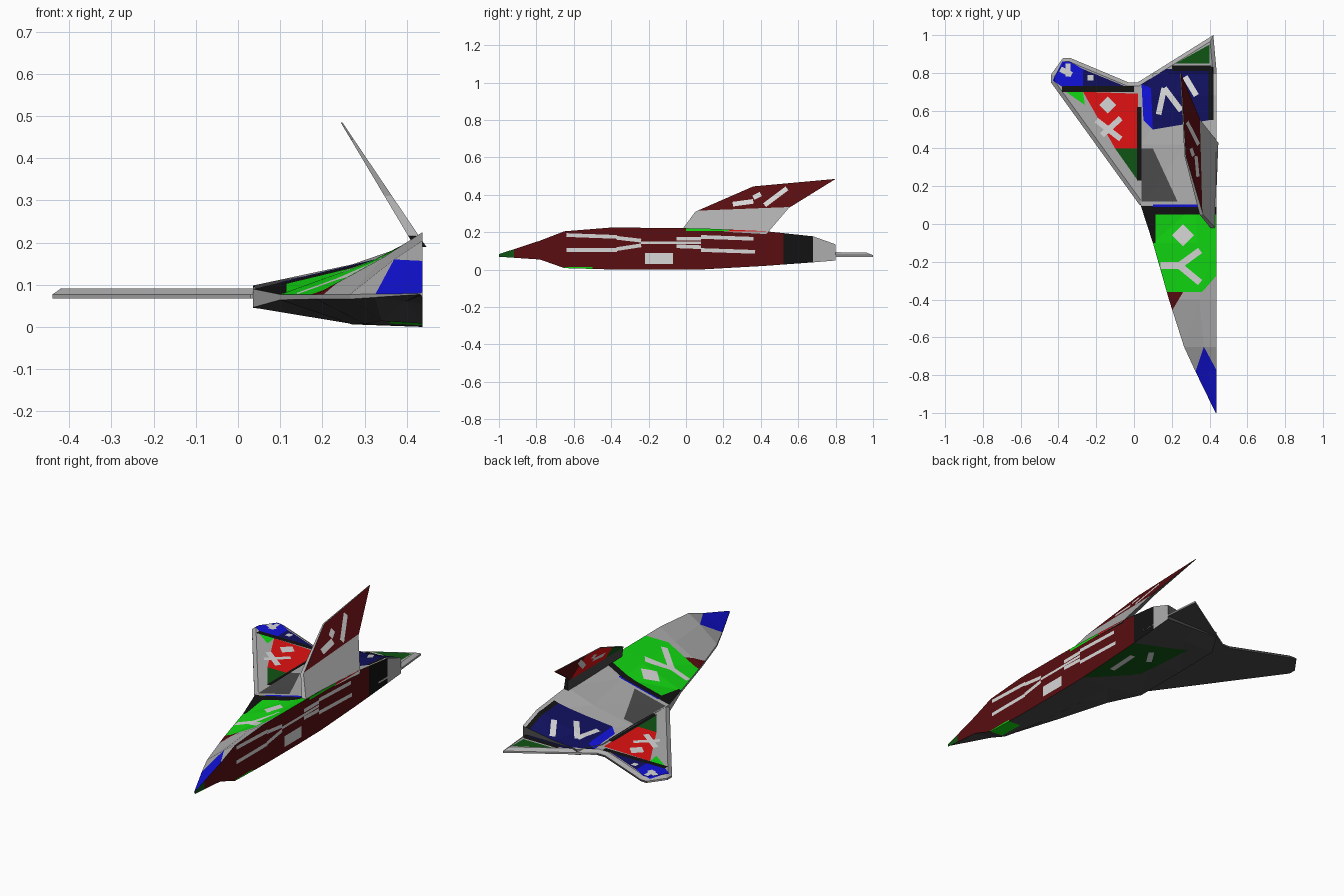
import bpy, bmesh, math
from mathutils import Vector

if "Cube" in bpy.data.objects:
    bpy.data.objects.remove(bpy.data.objects["Cube"])

COLOURS = {
    "light grey": (0.42, 0.42, 0.42), "dark grey": (0.07, 0.07, 0.07),
    "black": (0.006, 0.006, 0.006), "pale marking": (0.68, 0.68, 0.68),
    "red": (0.75, 0.006, 0.006), "dark red": (0.1, 0.004, 0.005),
    "green": (0.006, 0.7, 0.006), "dark green": (0.005, 0.09, 0.007),
    "blue": (0.006, 0.006, 0.7), "navy": (0.005, 0.005, 0.11)}
NAMES = list(COLOURS)
MATS = []
for n, c in COLOURS.items():
    m = bpy.data.materials.new(n)
    m.diffuse_color = (*c, 1)
    m.use_nodes = True
    m.node_tree.nodes["Principled BSDF"].inputs["Base Color"].default_value = m.diffuse_color
    MATS.append(m)


def loft(rings):
    """Closed solid through rings of equal length."""
    bm = bmesh.new()
    vs = [[bm.verts.new(p) for p in r] for r in rings]
    for a, b in zip(vs, vs[1:]):
        for i in range(len(a)):
            j = (i + 1) % len(a)
            bm.faces.new((a[i], a[j], b[j], b[i]))
    bm.faces.new(vs[0])
    cap = bm.faces.new(vs[-1])
    bmesh.ops.recalc_face_normals(bm, faces=bm.faces)
    return bm, cap


def base_colours(bm, side):
    bmesh.ops.triangulate(bm, faces=bm.faces)
    bm.normal_update()
    for f in bm.faces:
        n = f.normal
        name = "light grey"
        if n.z < -0.1 or n.y > 0.9:
            name = "dark grey"
        if n.x > 0.9:
            name = side
        f.material_index = NAMES.index(name)


def paint(bm, axis, sign, poly, name):
    """Cut a convex outline into the faces looking along an axis and colour it."""
    u, v = {"z": (0, 1), "x": (1, 2)}[axis]
    k = "xyz".index(axis)
    cu = sum(p[0] for p in poly) / len(poly)
    cv = sum(p[1] for p in poly) / len(poly)
    planes = []

    def inside():
        out = []
        for f in bm.faces:
            c = f.calc_center_median()
            if f.normal[k] * sign > 0.1 and all((c - o).dot(d) > 0 for o, d in planes):
                out.append(f)
        return out

    for p, q in zip(poly, poly[1:] + poly[:1]):
        o, d = Vector((0, 0, 0)), Vector((0, 0, 0))
        o[u], o[v] = p
        d[u], d[v] = q[1] - p[1], p[0] - q[0]
        if d[u] * (cu - p[0]) + d[v] * (cv - p[1]) < 0:
            d = -d
        faces = inside()
        geom = set(faces)
        for f in faces:
            geom.update(f.verts)
            geom.update(f.edges)
        if geom:
            bmesh.ops.bisect_plane(bm, geom=list(geom), dist=1e-5, plane_co=o,
                                   plane_no=d.normalized())
            bm.normal_update()
        planes.append((o, d))
    for f in inside():
        f.material_index = NAMES.index(name)


def stroke(a, b, w):
    dx, dy = b[0] - a[0], b[1] - a[1]
    s = w / 2 / math.hypot(dx, dy)
    x, y = -dy * s, dx * s
    return [(a[0] + x, a[1] + y), (b[0] + x, b[1] + y),
            (b[0] - x, b[1] - y), (a[0] - x, a[1] - y)]


def diamond(x, y, r):
    return [(x - r, y), (x, y - r), (x + r, y), (x, y + r)]


def box(x0, x1, y0, y1):
    return [(x0, y0), (x1, y0), (x1, y1), (x0, y1)]


def finish(name, bm):
    me = bpy.data.meshes.new(name)
    bm.to_mesh(me)
    bm.free()
    for m in MATS:
        me.materials.append(m)
    bpy.context.collection.objects.link(bpy.data.objects.new(name, me))


# Half hull: y, top z, shoulder x z, chine x, upper z, lower z, keel x z
X0 = 0.438
STATIONS = [
    (-1.00, .083, .434, .081, .432, .079, .077, .434, .075),
    (-0.78, .155, .390, .125, .325, .078, .070, .395, .060),
    (-0.65, .205, .370, .160, .265, .077, .066, .340, .014),
    (-0.40, .225, .345, .165, .185, .077, .066, .300, .007),
    (-0.10, .223, .335, .162, .100, .077, .064, .270, .006),
    (0.10, .220, .325, .160, .035, .090, .046, .265, .008),
    (0.42, .206, .270, .148, .035, .098, .045, .240, .026),
    (0.68, .178, .200, .120, .035, .096, .050, .230, .045),
    (0.80, .135, .250, .105, .105, .092, .062, .260, .055)]
hull, _ = loft([[(X0, y, zt), (xm, y, zm), (xc, y, cu), (xc, y, cl), (xb, y, zb),
                 (X0, y, zb - .006)] for y, zt, xm, zm, xc, cu, cl, xb, zb in STATIONS])
base_colours(hull, "dark red")

# Wing and tail plate with a chamfered upper edge
OUT = [(.03, .1), (-.44, .75), (-.44, .79), (-.375, .88), (-.34, .88), (-.03, .75),
       (.02, .75), (.42, 1), (X0, .8), (X0, .6), (.2, .1)]
wing, top = loft([[(x, y, z) for x, y in OUT] for z in (.067, .077)])
bmesh.ops.inset_region(wing, faces=[top], thickness=.02, use_even_offset=True)
for v in top.verts:
    v.co.z = .091
base_colours(wing, "light grey")

# Painted panels seen from above
TOP = [
    ([(.44, -1.01), (.32, -.8), (.37, -.65), (.44, -.78)], "blue"),
    ([(.14, -.36), (.26, -.36), (.2, -.46)], "dark red"),
    ([(.15, -.36), (.36, -.36), (.44, -.27), (.44, .05), (.05, .05)], "green"),
    ([(.05, -.1), (.115, -.1), (.115, .095), (.02, .095)], "black"),
    (box(.02, .44, .05, .09), "black"),
    (box(.1, .34, .09, .102), "blue"),
    ([(.04, .4), (.1, .4), (.23, .12), (.04, .12)], "dark grey"),
    ([(.04, .74), (.1, .5), (.4, .55), (.4, .82), (.17, .82)], "navy"),
    ([(.05, .55), (.1, .5), (.09, .72), (.04, .74)], "blue"),
    (box(.2, .41, .81, .84), "black"),
    (box(.395, .42, .55, .83), "black"),
    ([(.22, .85), (.4, .85), (.4, .95)], "dark green"),
    ([(-.27, .7), (.02, .69), (.02, .4), (-.1, .4)], "red"),
    ([(-.1, .4), (.02, .4), (.02, .23)], "dark green"),
    ([(-.36, .7), (-.27, .7), (-.26, .63)], "green"),
    (box(.015, .04, .23, .62), "black"),
    ([(-.43, .76), (-.37, .72), (-.27, .72), (-.27, .82), (-.34, .86), (-.38, .86)], "blue"),
    ([(-.27, .73), (-.05, .73), (-.27, .82)], "navy"),
    (box(-.38, 0, .7, .73), "black")]
MARKS = [
    diamond(.26, -.06, .058), stroke((.14, -.22), (.25, -.22), .035),
    stroke((.24, -.22), (.35, -.14), .035), stroke((.24, -.22), (.35, -.31), .035),
    stroke((.13, .58), (.16, .72), .03), stroke((.16, .72), (.25, .6), .03),
    stroke((.27, .78), (.33, .68), .03),
    diamond(-.14, .63, .045), stroke((-.2, .55), (-.07, .45), .03),
    stroke((-.17, .47), (-.07, .56), .03), stroke((-.39, .82), (-.33, .79), .03),
    stroke((-.35, .78), (-.35, .85), .025), stroke((-.23, .76), (-.23, .79), .03)]
for poly, name in TOP + [(m, "pale marking") for m in MARKS]:
    for bm in (hull, wing):
        paint(bm, "z", 1, poly, name)

# Painted flat side of the hull
SIDE = [
    (box(-1.01, -.92, 0, .3), "dark green"), (box(.52, .68, 0, .3), "black"),
    (box(.68, .81, 0, .3), "light grey"), (box(-.65, -.5, -.01, .013), "green"),
    (box(0, .23, .206, .23), "green"), (box(.23, .43, .2, .23), "red")]
BARS = [stroke((-.64, .185), (-.37, .175), .02), stroke((-.37, .17), (-.24, .155), .02),
        stroke((-.64, .105), (-.37, .105), .02), stroke((-.37, .11), (-.24, .13), .02),
        stroke((-.24, .143), (.08, .143), .014), stroke((-.05, .165), (.08, .165), .02),
        stroke((.08, .175), (.36, .165), .02), stroke((-.05, .125), (.08, .12), .02),
        stroke((.08, .105), (.37, .095), .02), box(-.22, -.07, .03, .09)]
for poly, name in SIDE + [(b, "pale marking") for b in BARS]:
    paint(hull, "x", 1, poly, name)

# Underside panel
paint(hull, "z", -1, [(X0, .1), (X0, .52), (.15, .62), (.2, .3)], "dark green")
paint(hull, "z", -1, box(.36, .44, -.65, -.5), "green")
for s in (stroke((.36, .25), (.36, .42), .03), stroke((.25, .42), (.3, .5), .03)):
    paint(hull, "z", -1, s, "pale marking")
finish("half_hull", hull)
finish("wing_and_tail_plate", wing)

# Leaning fin, tapering towards the tip
FIN = [(-.02, .215), (.05, .31), (.36, .445), (.80, .485), (.55, .33), (.43, .19)]
fin, _ = loft([[(.42 - (z - .21) * .635 + s * (.013 - (z - .21) * .04), y, z)
                for y, z in FIN] for s in (-1, 1)])
base_colours(fin, "light grey")
paint(fin, "x", 1, [(.05, .315), (.36, .46), (.83, .5), (.56, .335)], "dark red")
paint(fin, "x", -1, box(-.05, .2, .3, .5), "dark green")
paint(fin, "x", -1, box(.2, .5, .3, .5), "red")
paint(fin, "x", -1, box(.5, .82, .3, .5), "dark red")
for sgn in (1, -1):
    for s in (stroke((.42, .345), (.54, .435), .025), stroke((.25, .35), (.36, .365), .025),
              stroke((.36, .385), (.4, .405), .025)):
        paint(fin, "x", sgn, s, "pale marking")
finish("fin", fin)
